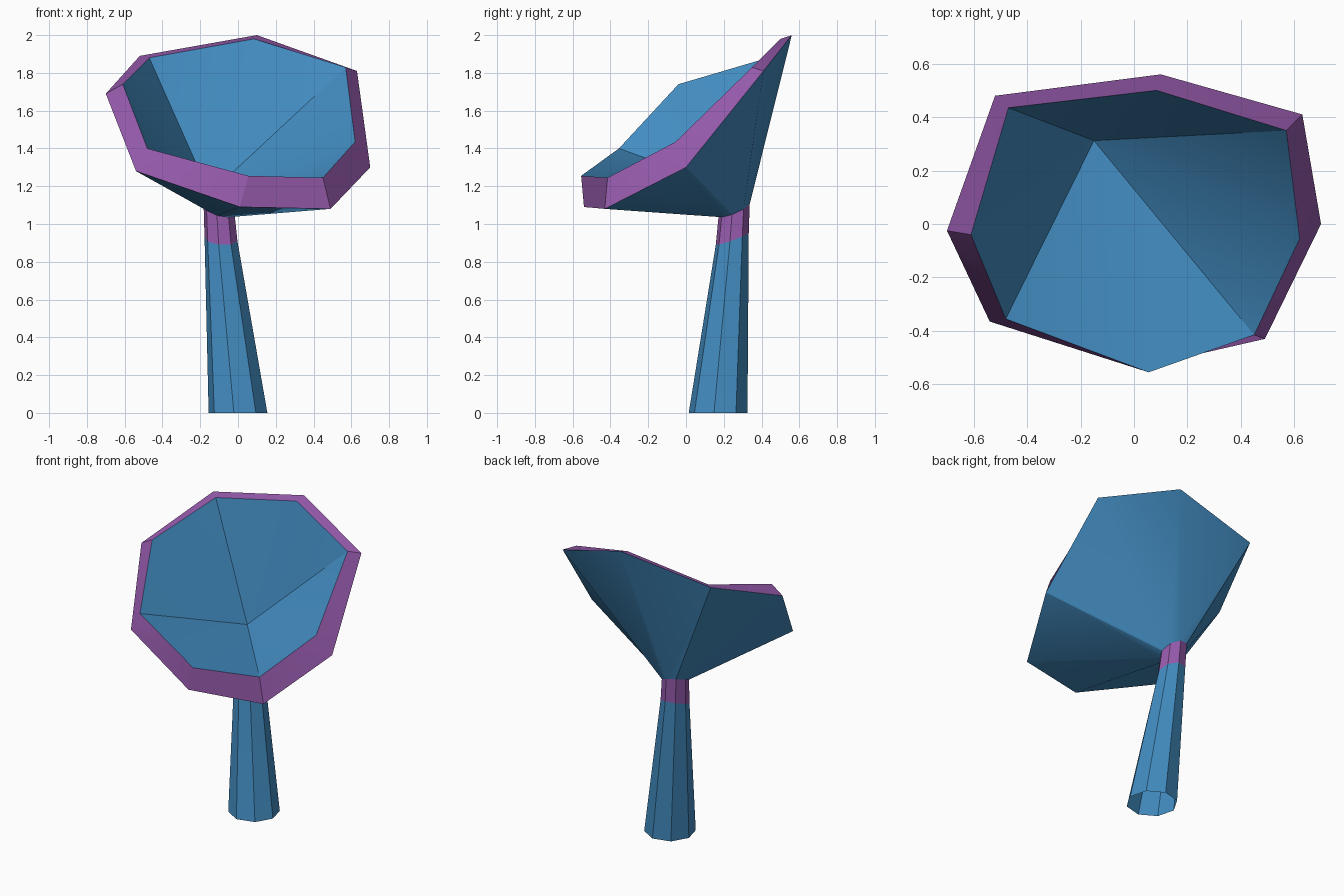
import bpy, math
from math import cos, sin, radians

if "Cube" in bpy.data.objects:
    bpy.data.objects.remove(bpy.data.objects["Cube"])


def material(name, rgb):
    m = bpy.data.materials.new(name)
    m.diffuse_color = (*rgb, 1)
    m.use_nodes = True
    m.node_tree.nodes["Principled BSDF"].inputs["Base Color"].default_value = m.diffuse_color
    return m


BLUE = material("blue", (0.055, 0.262, 0.53))
PURPLE = material("purple", (0.31, 0.105, 0.42))


def build(name, rings, mats, tip=None):
    """Skin matching rings of points; mats gives one slot index per band."""
    n = len(rings[0])
    verts = [v for r in rings for v in r]
    faces, slots = [], []
    for b in range(len(rings) - 1):
        for i in range(n):
            j = (i + 1) % n
            faces.append((b*n + i, b*n + j, (b+1)*n + j, (b+1)*n + i))
            slots.append(mats[b])
    if tip:
        verts.append(tip)
        o = (len(rings) - 1) * n
        for i in range(n):
            faces.append((o + i, o + (i + 1) % n, len(verts) - 1))
            slots.append(0)
    me = bpy.data.meshes.new(name)
    me.from_pydata(verts, [], faces)
    me.materials.append(BLUE)
    me.materials.append(PURPLE)
    for p, s in zip(me.polygons, slots):
        p.material_index = s
    ob = bpy.data.objects.new(name, me)
    bpy.context.collection.objects.link(ob)
    bpy.ops.object.select_all(action='DESELECT')
    ob.select_set(True)
    bpy.context.view_layer.objects.active = ob
    bpy.ops.object.shade_smooth_by_angle(angle=radians(30))
    return ob


def ring(cx, cy, cz, r, slope_x=0, slope_y=0):
    """Octagon whose height tilts along x and y."""
    pts = []
    for k in range(8):
        a = radians(-8 + 45 * k)
        x, y = r * cos(a), r * sin(a)
        pts.append((cx + x, cy + y, cz + slope_x * x + slope_y * y))
    return pts


neck = ring(-0.10, 0.255, 1.075, 0.083, -0.25, 0.4)

# Leaning octagonal stem, open underneath, with a purple collar
build("stem", [ring(0, 0.17, 0, 0.157),
               ring(-0.09, 0.245, 0.92, 0.088, -0.08, 0.35),
               neck], [0, 1])

# Dish: funnel outside, purple rim, hollow inside
outer = [(0.70, 0.0, 1.30), (0.63, 0.41, 1.81), (0.10, 0.56, 2.0), (-0.52, 0.48, 1.89),
         (-0.70, -0.025, 1.69), (-0.54, -0.365, 1.28), (0.01, -0.54, 1.09), (0.49, -0.43, 1.08)]
inner = [(0.62, -0.055, 1.435), (0.57, 0.35, 1.83), (0.085, 0.50, 1.98), (-0.47, 0.435, 1.88),
         (-0.61, -0.04, 1.74), (-0.48, -0.355, 1.40), (0.055, -0.555, 1.255), (0.45, -0.415, 1.245)]
build("dish", [neck, outer, inner], [0, 1], tip=(-0.15, 0.312, 1.16))
